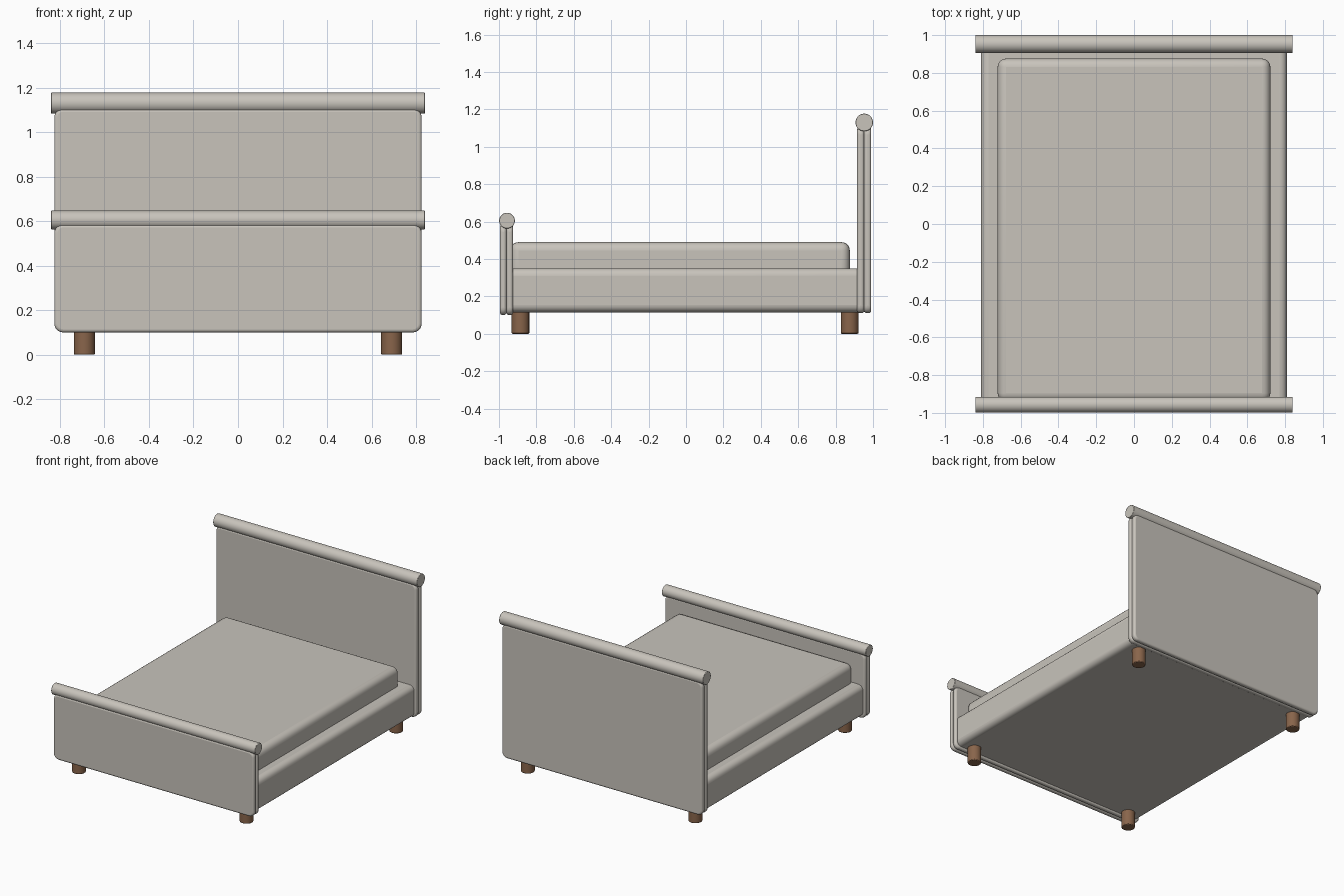
import bpy
import math

cube = bpy.data.objects.get("Cube")
if cube:
    bpy.data.objects.remove(cube, do_unlink=True)


def make_material(name, color):
    mat = bpy.data.materials.new(name)
    mat.use_nodes = True
    mat.diffuse_color = (*color, 1)
    bsdf = mat.node_tree.nodes["Principled BSDF"]
    bsdf.inputs["Base Color"].default_value = (*color, 1)
    bsdf.inputs["Roughness"].default_value = 0.8
    return mat


fabric = make_material("warm grey fabric", (0.58, 0.55, 0.50))
wood = make_material("brown wood", (0.25, 0.13, 0.07))


def finish(obj, name, mat, bevel, segments=5):
    obj.name = name
    obj.data.materials.append(mat)
    mod = obj.modifiers.new("rounded edges", 'BEVEL')
    mod.width = bevel
    mod.segments = segments
    mod.limit_method = 'ANGLE'
    bpy.ops.object.shade_smooth_by_angle(angle=math.radians(40))
    return obj


def box(name, x, y, z, bevel, mat=fabric):
    """Rounded box from (min, max) pairs."""
    bpy.ops.mesh.primitive_cube_add(
        size=1, location=[(a + b) / 2 for a, b in (x, y, z)])
    obj = bpy.context.object
    obj.scale = [b - a for a, b in (x, y, z)]
    bpy.ops.object.transform_apply(location=False, rotation=False, scale=True)
    return finish(obj, name, mat, bevel)


def rod(name, center, radius, length, mat, bevel, along_x=False):
    bpy.ops.mesh.primitive_cylinder_add(
        vertices=40, radius=radius, depth=length, location=center,
        rotation=(0, math.pi / 2 if along_x else 0, 0))
    return finish(bpy.context.object, name, mat, bevel, 2)


def cushioned_panel(name, y, bottom, top):
    """Two upholstered pads meeting at a seam, with rounded outline corners."""
    middle = sum(y) / 2
    for side, span in (("front", (y[0], middle)), ("back", (middle, y[1]))):
        bpy.ops.mesh.primitive_cube_add(
            size=1, location=(0, sum(span) / 2, (bottom + top) / 2))
        pad = bpy.context.object
        pad.scale = (1.65, span[1] - span[0], top - bottom)
        bpy.ops.object.transform_apply(location=False, rotation=False, scale=True)
        # Round the outline corners first, then soften the rims
        corner = pad.modifiers.new("round corners", 'BEVEL')
        corner.width = 0.04
        corner.segments = 6
        corner.limit_method = 'WEIGHT'
        weights = pad.data.attributes.new("bevel_weight_edge", 'FLOAT', 'EDGE')
        for edge in pad.data.edges:
            a, b = (pad.data.vertices[i].co for i in edge.vertices)
            weights.data[edge.index].value = float(abs(a.y - b.y) > 0.001)
        finish(pad, f"{name}_{side}_pad", fabric, 0.014, 4)


# Upholstered end boards with rolled tops
cushioned_panel("footboard", (-0.995, -0.925), 0.10, 0.585)
cushioned_panel("headboard", (0.915, 0.99), 0.11, 1.105)
rod("footboard_roll", (0, -0.957, 0.605), 0.042, 1.68, fabric, 0.003, True)
rod("headboard_roll", (0, 0.953, 1.13), 0.047, 1.68, fabric, 0.003, True)

# Base and mattress
box("bed_base", (-0.81, 0.81), (-0.985, 0.98), (0.115, 0.35), 0.04)
box("mattress", (-0.722, 0.722), (-0.94, 0.876), (0.25, 0.49), 0.045)

# Legs
for x, side in ((0.69, "left"), (-0.69, "right")):
    for y, end in ((-0.885, "front"), (0.875, "back")):
        rod(f"{end}_{side}_leg", (x, y, 0.075), 0.047, 0.15, wood, 0.005)
